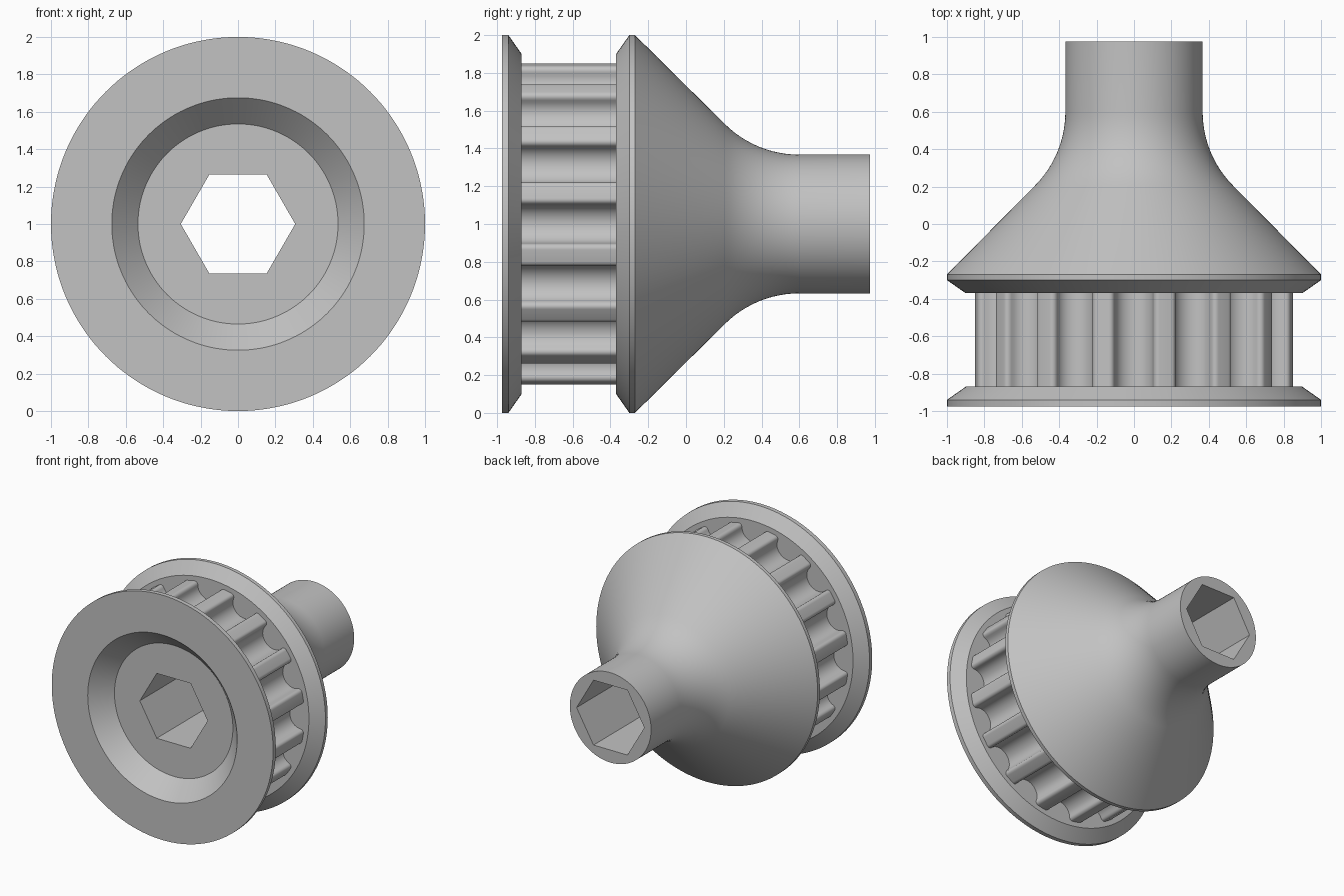
import bpy
import bmesh
from math import cos, sin, pi, radians

cube = bpy.data.objects.get("Cube")
if cube:
    bpy.data.objects.remove(cube)

CENTRE_Z = 1.0
SEGMENTS = 144
TEETH = 16
HEX_APOTHEM = 0.265

grey = bpy.data.materials.new("plain grey")
grey.use_nodes = True
COLOUR = (0.54, 0.54, 0.54, 1)
grey.diffuse_color = COLOUR
grey.node_tree.nodes["Principled BSDF"].inputs["Base Color"].default_value = COLOUR


def make_object(name, rings, closed):
    """Skin a list of equal rings of points, joining last to first if closed."""
    bm = bmesh.new()
    loops = [[bm.verts.new(p) for p in ring] for ring in rings]
    pairs = list(zip(loops, loops[1:]))
    if closed:
        pairs.append((loops[-1], loops[0]))
    for a, b in pairs:
        n = len(a)
        for i in range(n):
            j = (i + 1) % n
            bm.faces.new((a[i], a[j], b[j], b[i]))
    bmesh.ops.recalc_face_normals(bm, faces=bm.faces)
    mesh = bpy.data.meshes.new(name)
    bm.to_mesh(mesh)
    bm.free()
    mesh.materials.append(grey)
    obj = bpy.data.objects.new(name, mesh)
    bpy.context.collection.objects.link(obj)
    bpy.ops.object.select_all(action="DESELECT")
    obj.select_set(True)
    bpy.context.view_layer.objects.active = obj
    bpy.ops.object.shade_smooth_by_angle(angle=radians(28))
    return obj


def hex_radius(angle):
    """Distance from the axis to the hexagonal bore wall."""
    return HEX_APOTHEM / cos(angle % (pi / 3) - pi / 6)


def ring(radius, y):
    """Circle around the axis, or a hexagon when radius is None."""
    points = []
    for i in range(SEGMENTS):
        a = 2 * pi * i / SEGMENTS
        r = hex_radius(a) if radius is None else radius
        points.append((r * cos(a), y, CENTRE_Z + r * sin(a)))
    return points


# Body: recessed front flange, core, rear flange, cone and hub, hex bore
profile = [
    (None, -0.83), (0.535, -0.83), (0.675, -0.975),
    (1.0, -0.975), (1.0, -0.94), (0.9, -0.87),
    (0.715, -0.87), (0.715, -0.37),
    (0.9, -0.37), (1.0, -0.30), (1.0, -0.27),
]
# Concave blend from the 45 degree cone into the hub
HUB, BLEND, BLEND_END = 0.367, 0.56, 0.60
for i in range(13):
    t = radians(45) * (1 - i / 12)
    profile.append((HUB + BLEND * (1 - cos(t)), BLEND_END - BLEND * sin(t)))
profile += [(HUB, 0.975), (None, 0.975)]
make_object("pulley_body", [ring(r, y) for r, y in profile], closed=True)

# Toothed drum: round grooves with rounded tooth corners
half = []
for i in range(9):
    t = radians(90) * i / 8
    half.append((0.103 * sin(t), 0.822 - 0.095 * cos(t)))
for i in range(1, 6):
    t = radians(180 - 105 * i / 5)
    half.append((0.13 + 0.027 * cos(t), 0.822 + 0.029 * sin(t)))
groove = [(-u, v) for u, v in reversed(half[1:])] + half

outline = []
for k in range(TEETH):
    a = 2 * pi * k / TEETH
    for u, v in groove:
        outline.append((v * cos(a) - u * sin(a), v * sin(a) + u * cos(a)))
drum = [[(x, y, CENTRE_Z + z) for x, z in outline] for y in (-0.87, -0.37)]
make_object("toothed_drum", drum, closed=False)
